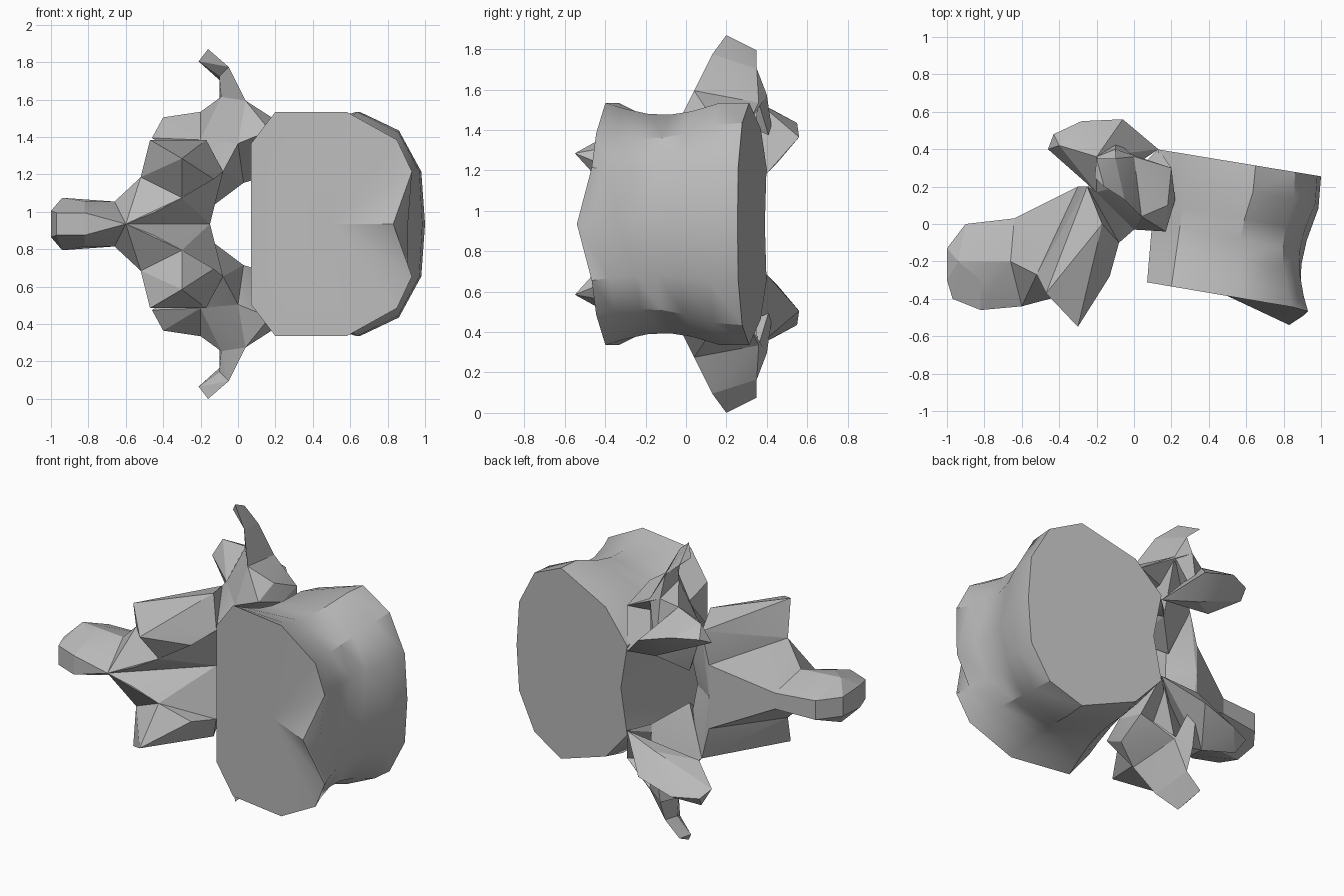
import bpy, bmesh, math
from mathutils import Vector

cube = bpy.data.objects.get("Cube")
if cube:
    bpy.data.objects.remove(cube, do_unlink=True)

MIDDLE = Vector((0, 0, .935))  # height of the symmetry plane

bone = bpy.data.materials.new("bone grey")
bone.use_nodes = True
bone.diffuse_color = (.5, .5, .5, 1)
bone.node_tree.nodes["Principled BSDF"].inputs["Base Color"].default_value = bone.diffuse_color


def finish(name, bm, angle):
    """Turn a bmesh into a named, shaded object."""
    bmesh.ops.recalc_face_normals(bm, faces=bm.faces)
    mesh = bpy.data.meshes.new(name)
    bm.to_mesh(mesh)
    bm.free()
    mesh.materials.append(bone)
    part = bpy.data.objects.new(name, mesh)
    bpy.context.collection.objects.link(part)
    bpy.ops.object.select_all(action="DESELECT")
    part.select_set(True)
    bpy.context.view_layer.objects.active = part
    bpy.ops.object.shade_smooth_by_angle(angle=math.radians(angle))


def chunk(name, *landmarks):
    """Faceted bone chunk: a hull over shared landmarks, made above and below the middle."""
    for side, sign in (("upper", 1), ("lower", -1)):
        bm = bmesh.new()
        for x, y, h in landmarks:
            bm.verts.new(MIDDLE + Vector((x, y, sign * h)))
        hull = bmesh.ops.convex_hull(bm, input=bm.verts)
        spare = {v for v in hull["geom_interior"] if isinstance(v, bmesh.types.BMVert)}
        bmesh.ops.delete(bm, geom=list(spare), context="VERTS")
        finish(f"{side}_{name}", bm, 18)


def centred(*landmarks):
    """The same landmarks, dropped onto the symmetry plane."""
    return [(x, y, 0) for x, y, h in landmarks]


# Vertebral body: front outline lofted to the rounder, tilted back outline
def front_y(x, h):
    lip = max(0, x - .5) * max(0, .3 - abs(h))
    return -.3 - .17 * x - lip


def back_y(x):
    return .42 - .165 * x


def full(half):
    return [Vector(p) for p in half + [(x, -h) for x, h in half[-2:0:-1]]]


front = full([(.07, 0), (.07, .43), (.2, .6), (.58, .6), (.85, .45), (.93, .28), (.93, 0)])
back = full([(.18, 0), (.13, .28), (.3, .47), (.65, .6), (.86, .5), (.98, .28), (1, 0)])
count = len(front)
apex = count // 2

bm = bmesh.new()
loops = []
for t in (0, .12, .3, .45, .6, .8, 1):
    pinch = math.sin(math.pi * min(1, t / .8))
    loop = []
    for i in range(count):
        x, h = front[i].lerp(back[i], t)
        if i == apex and t == 0:
            x -= .1  # chamfered tip of the front lip
        y = front_y(x, h) * (1 - t) + back_y(x) * t
        if x > .5:
            x -= .07 * pinch * x
        loop.append(bm.verts.new(MIDDLE + Vector((x, y, h * (1 - .1 * pinch)))))
    loops.append(loop)
for near, far in zip(loops, loops[1:]):
    for i in range(count):
        j = (i + 1) % count
        bm.faces.new((near[i], near[j], far[j], far[i]))

# End plates fan out from a centre point
for loop, y in ((loops[0], front_y(.5, 1)), (loops[-1], back_y(.5))):
    centre = bm.verts.new(MIDDLE + Vector((.5, y, 0)))
    for i in range(count):
        bm.faces.new((loop[i], loop[(i + 1) % count], centre))
finish("vertebral_body", bm, 35)

# Pedicle landmarks: x, y and height from the symmetry plane
pedicle_front = (.17, -.04, .5)
pedicle_corner = (0, -.03, .43)
pedicle_back = (.13, .4, .25)
pedicle_inner = (.03, .3, .22)
pedicle_top = (.18, .1, .57)
pedicle_side = (.22, .13, .45)
pedicle_rear_top = (.2, .3, .48)

# Transverse process landmarks
collar_front = (.04, .04, .66)
collar_side = (-.09, .2, .68)
collar_back = (0, .36, .6)
collar_rear = (-.1, .4, .64)
neck_front = (-.05, .13, .84)
neck_back = (-.1, .35, .77)
hook_peak = (-.16, .2, .935)
hook_side = (-.21, .25, .87)
hook_end = (-.2, .35, .86)
hook_under = (-.1, .23, .79)

# Rear knob landmarks
knob_side = (-.46, .4, .46)
knob_corner = (-.43, .48, .5)
knob_rear = (-.28, .55, .5)
knob_peak = (-.4, .42, .57)
knob_ridge = (-.2, .36, .6)
knob_end = (-.06, .56, .43)
knob_front = (-.2, .17, .45)
knob_under = (-.1, .45, .3)
knob_base = (-.3, .3, .36)

# Lamina and prong landmarks
canal_edge = (-.08, -.1, .28)
canal_wall = (-.12, .15, .3)
canal_web = (-.13, .15, .1)
canal_front = (-.15, 0, 0)
canal_back = (-.15, .1, 0)
arch_back = (-.3, .2, .2)
arch_shoulder = (-.25, .2, .4)
arch_flank = (-.52, -.27, .25)
prong_tip = (-.3, -.55, .35)
prong_side = (-.47, -.37, .45)
prong_inner = (-.13, -.28, .24)
prong_root = (-.3, -.36, .14)
prong_top = (-.17, 0, .45)

# Spinous process landmarks
spine_notch = (-.66, -.2, .12)
spine_belly = (-.6, -.44, 0)
spine_throat = (-.45, -.4, .06)
spine_back = (-.64, .03, .05)
end_back = (-1, -.13, .06)
end_front = (-1, -.3, .07)
end_corner = (-.97, -.4, .06)
end_ridge = (-.94, -.2, .14)
end_heel = (-.9, 0, .06)
end_chin = (-.82, -.46, .06)
end_cheek = (-.82, -.3, .12)

# Pedicles join the body to the arch
chunk("pedicle", pedicle_front, pedicle_corner, pedicle_back, pedicle_inner,
      pedicle_top, pedicle_side, pedicle_rear_top, collar_front, canal_wall)

# Transverse processes end in hooks
chunk("transverse_base", collar_front, collar_side, collar_back, collar_rear,
      pedicle_corner, pedicle_top, knob_front, pedicle_rear_top)
chunk("transverse_shaft", collar_front, collar_side, collar_back, collar_rear,
      neck_front, neck_back, hook_under)
chunk("transverse_hook", neck_front, neck_back, hook_peak, hook_side, hook_end, hook_under)

# Rear articular knobs and the webs tying them to the transverse processes
chunk("articular_knob", knob_side, knob_corner, knob_rear, knob_peak, knob_ridge,
      knob_end, knob_front, knob_under, knob_base, pedicle_back)
chunk("knob_web", knob_ridge, knob_front, collar_side, collar_rear, collar_back, knob_under)

# Laminae close the canal, with bridges up to the pedicles
chunk("arch_bridge", canal_edge, canal_wall, canal_web, pedicle_corner, pedicle_inner,
      arch_shoulder, knob_front, collar_back)
chunk("lamina", canal_front, canal_back, canal_edge, canal_wall, arch_back,
      arch_shoulder, arch_flank, prong_root, *centred(arch_back))

# Front articular prongs
chunk("articular_prong", prong_tip, prong_side, prong_inner, prong_root,
      canal_edge, prong_top, arch_shoulder, arch_back, arch_flank)

# Spinous process
chunk("spinous_root", spine_back, spine_notch, spine_belly, spine_throat,
      arch_back, arch_flank, prong_root, canal_front,
      *centred(spine_back, arch_back))
tip = [end_back, end_front, end_corner, end_ridge, end_heel, end_chin, end_cheek,
       spine_back, spine_notch, spine_belly]
chunk("spinous_tip", *tip, *centred(*tip))
